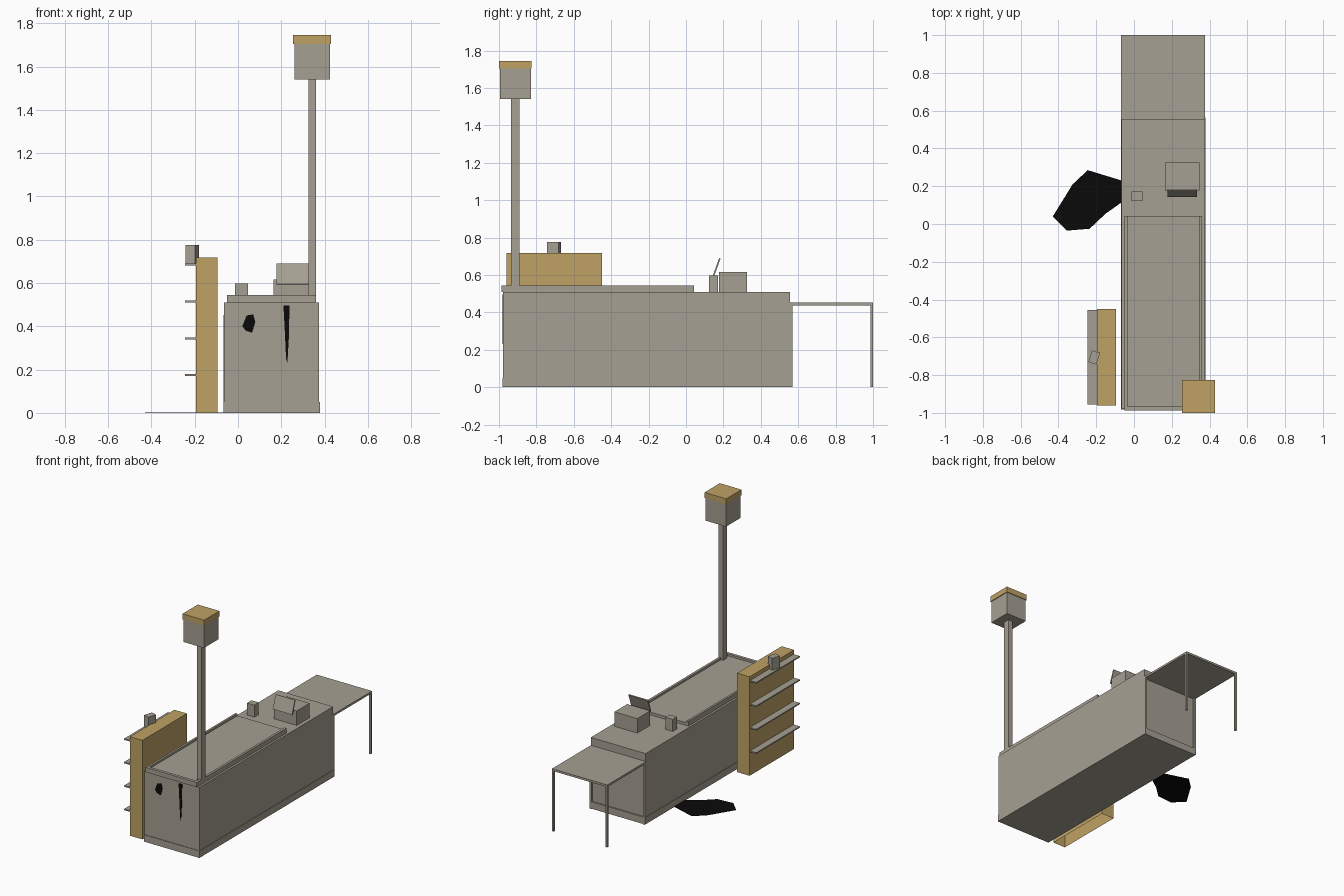
import bpy, bmesh, math
from mathutils import Matrix

cube = bpy.data.objects.get("Cube")
if cube:
    bpy.data.objects.remove(cube, do_unlink=True)


def material(name, rgb):
    m = bpy.data.materials.new(name)
    m.use_nodes = True
    m.diffuse_color = (*rgb, 1)
    m.node_tree.nodes["Principled BSDF"].inputs["Base Color"].default_value = (*rgb, 1)
    return m


GREY = material("warm grey", (0.38, 0.35, 0.29))
TAN = material("tan", (0.52, 0.36, 0.13))
BLACK = material("black", (0.003, 0.003, 0.003))


def finish(name, bm, mat):
    mesh = bpy.data.meshes.new(name)
    bmesh.ops.recalc_face_normals(bm, faces=bm.faces)
    bm.to_mesh(mesh)
    bm.free()
    mesh.materials.append(mat)
    obj = bpy.data.objects.new(name, mesh)
    bpy.context.collection.objects.link(obj)
    return obj


def box(name, x, y, z, mat=GREY, rot=None):
    """Box from (min, max) ranges, optionally turned about its centre."""
    bm = bmesh.new()
    bmesh.ops.create_cube(bm, size=1)
    bmesh.ops.scale(bm, vec=[r[1] - r[0] for r in (x, y, z)], verts=bm.verts)
    if rot:
        bmesh.ops.rotate(bm, matrix=Matrix.Rotation(math.radians(rot[0]), 3, rot[1]), verts=bm.verts)
    bmesh.ops.translate(bm, vec=[sum(r) / 2 for r in (x, y, z)], verts=bm.verts)
    return finish(name, bm, mat)


def plate(name, points, place, offset):
    """Thin flat outline, placed in 3D by a function and thickened."""
    bm = bmesh.new()
    face = bm.faces.new([bm.verts.new(place(a, b)) for a, b in points])
    new = bmesh.ops.extrude_face_region(bm, geom=[face])["geom"]
    bmesh.ops.translate(bm, vec=offset, verts=[v for v in new if isinstance(v, bmesh.types.BMVert)])
    return finish(name, bm, BLACK)


# Counter
box("counter_plinth", (-0.068, 0.378), (-0.982, 0.565), (0, 0.05))
box("counter_body", (-0.065, 0.375), (-0.978, 0.555), (0.05, 0.51))

# Conveyor belt with rails on the sides and front
box("belt", (-0.035, 0.343), (-0.966, 0.043), (0.51, 0.53))
for side, x in (("right", (-0.05, -0.035)), ("left", (0.343, 0.36))):
    box("belt_rail_" + side, x, (-0.966, 0.043), (0.51, 0.545))
box("belt_rail_front", (-0.05, 0.36), (-0.987, -0.966), (0.51, 0.545))

# Lane light on its pole
box("lane_pole", (0.325, 0.361), (-0.935, -0.89), (0.51, 1.54))
box("lane_light", (0.26, 0.424), (-0.995, -0.83), (1.54, 1.705))
box("lane_light_cap", (0.255, 0.429), (-1.0, -0.825), (1.705, 1.745), TAN)

# Register, tilted screen and card reader
box("register", (0.163, 0.347), (0.177, 0.325), (0.51, 0.615))
box("register_screen", (0.178, 0.333), (0.16, 0.168), (0.592, 0.692), GREY, (-20, 'X'))
box("card_reader", (-0.013, 0.046), (0.122, 0.172), (0.51, 0.598))

# Bagging table at the back
box("table_top", (-0.068, 0.375), (0.555, 1.0), (0.438, 0.453))
for side, x in (("right", -0.068), ("left", 0.361)):
    for end, y in (("front", 0.555), ("back", 0.986)):
        box(f"table_leg_{side}_{end}", (x, x + 0.014), (y, y + 0.014), (0, 0.438))

# Display rack with an open underside, shelves and one packet
rack = box("rack_panel", (-0.195, -0.095), (-0.96, -0.45), (0, 0.718), TAN)
bm = bmesh.new()
bm.from_mesh(rack.data)
bmesh.ops.delete(bm, geom=[f for f in bm.faces if f.normal.z < -0.5], context='FACES')
bm.to_mesh(rack.data)
bm.free()
for i in range(4):
    z = 0.17 + 0.17 * i
    box(f"rack_shelf_{i + 1}", (-0.245, -0.195), (-0.955, -0.455), (z, z + 0.009))
box("packet", (-0.233, -0.188), (-0.739, -0.674), (0.689, 0.775), GREY, (-17, 'Z'))

# Spill on the floor and stains on the counter front
plate("floor_spill", [(-0.43, 0.04), (-0.325, 0.21), (-0.245, 0.285), (-0.065, 0.23),
                      (-0.065, 0.115), (-0.15, 0.055), (-0.235, -0.025), (-0.355, -0.035)],
      lambda a, b: (a, b, 0.001), (0, 0, 0.003))
front = lambda a, b: (a, -0.978, b)
plate("stain_blot", [(0.02, 0.40), (0.04, 0.45), (0.07, 0.455), (0.08, 0.42), (0.065, 0.37), (0.035, 0.38)],
      front, (0, -0.003, 0))
plate("stain_drip", [(0.21, 0.495), (0.238, 0.495), (0.235, 0.35), (0.228, 0.23), (0.222, 0.25), (0.217, 0.36)],
      front, (0, -0.003, 0))
